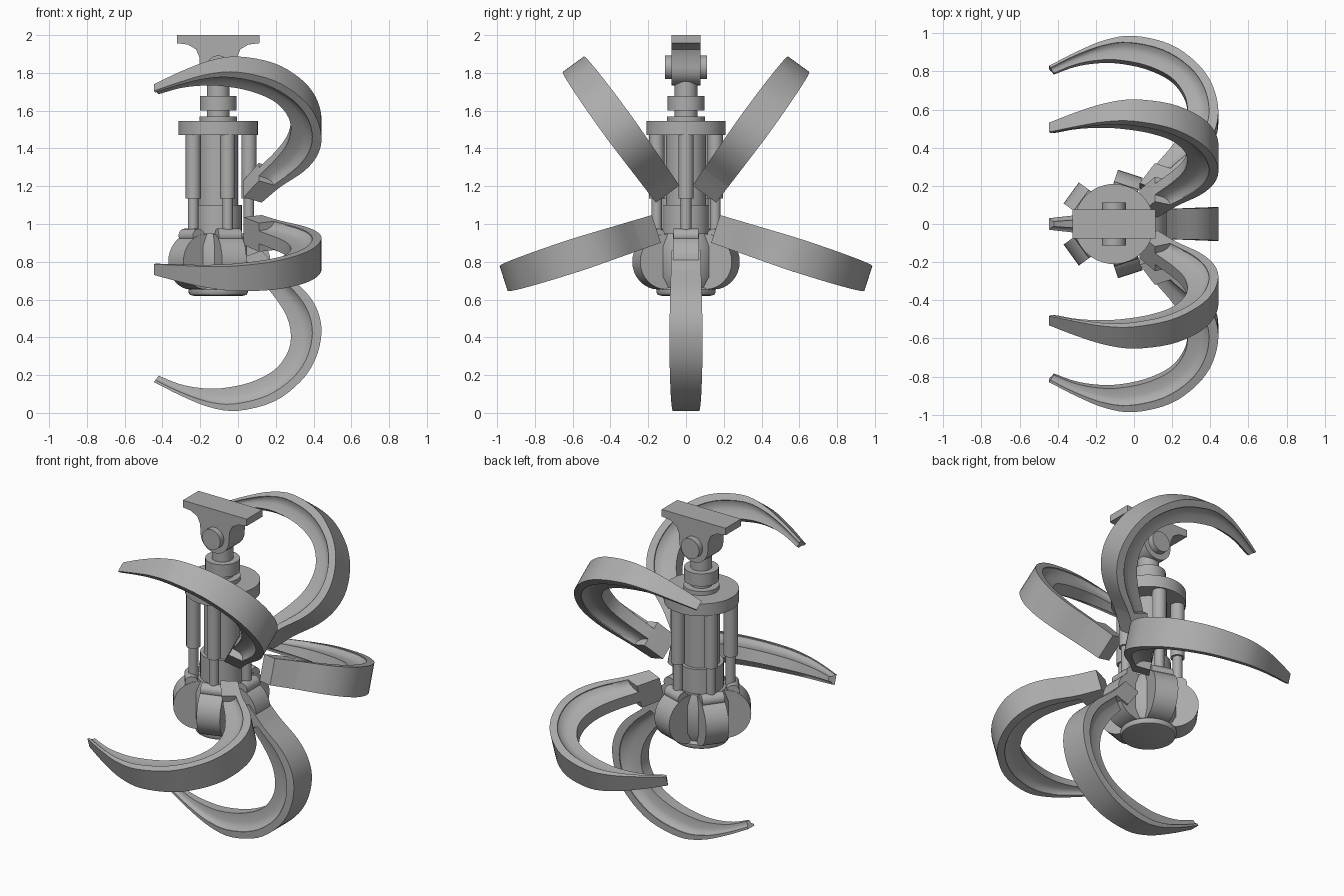
import bpy, bmesh, math
from mathutils import Vector, Matrix

if "Cube" in bpy.data.objects:
    bpy.data.objects.remove(bpy.data.objects["Cube"])

grey = bpy.data.materials.new("steel grey")
grey.diffuse_color = (0.42, 0.42, 0.42, 1)
grey.use_nodes = True
grey.node_tree.nodes["Principled BSDF"].inputs["Base Color"].default_value = grey.diffuse_color
AX = -0.105          # body axis x
HUB_Z = 1.025        # centre height of the claw ring


def finish(name, bm, smooth=True):
    bmesh.ops.recalc_face_normals(bm, faces=bm.faces)
    me = bpy.data.meshes.new(name)
    bm.to_mesh(me)
    bm.free()
    ob = bpy.data.objects.new(name, me)
    bpy.context.collection.objects.link(ob)
    me.materials.append(grey)
    if smooth:
        bpy.ops.object.select_all(action='DESELECT')
        ob.select_set(True)
        bpy.context.view_layer.objects.active = ob
        bpy.ops.object.shade_smooth_by_angle(angle=math.radians(32))
    return ob


def lathe(name, profile, x=AX, y=0, seg=40):
    """Revolve (radius, z) points about a vertical axis."""
    bm = bmesh.new()
    rings = [[bm.verts.new((x + r * math.cos(2 * math.pi * i / seg),
                            y + r * math.sin(2 * math.pi * i / seg), z))
              for i in range(seg)] for r, z in profile]
    for a, b in zip(rings, rings[1:]):
        for i in range(seg):
            j = (i + 1) % seg
            bm.faces.new((a[i], a[j], b[j], b[i]))
    bm.faces.new(rings[0])
    bm.faces.new(rings[-1])
    return finish(name, bm)


def prism(name, outline, half, place=Matrix()):
    """Extrude an (x, z) outline to +-half along y."""
    bm = bmesh.new()
    a, b = [[bm.verts.new(place @ Vector((x, s * half, z))) for x, z in outline]
            for s in (-1, 1)]
    bm.faces.new(a)
    bm.faces.new(b)
    for i in range(len(a)):
        j = (i + 1) % len(a)
        bm.faces.new((a[i], a[j], b[j], b[i]))
    return finish(name, bm)


def circle(cx, cz, r, n=32):
    return [(cx + r * math.cos(2 * math.pi * i / n),
             cz + r * math.sin(2 * math.pi * i / n)) for i in range(n)]


def spline(pts, sub=4):
    """Catmull-Rom resampling of 2D points."""
    p = [Vector(q) for q in pts]
    p = [2 * p[0] - p[1]] + p + [2 * p[-1] - p[-2]]
    out = []
    for i in range(1, len(p) - 2):
        a, b, c, d = p[i - 1:i + 3]
        for k in range(sub):
            t = k / sub
            out.append(0.5 * (2 * b + (c - a) * t + (2 * a - 5 * b + 4 * c - d) * t * t
                              + (3 * b - a - 3 * c + d) * t ** 3))
    return out + [p[-2]]


# Claws: (x, distance from ring centre) for the outer and inner edges
outer = spline([(.125, .165), (.225, .27), (.35, .375), (.42, .48), (.442, .6), (.41, .74),
                (.33, .86), (.19, .965), (0, 1.014), (-.15, .995), (-.3, .935), (-.445, .862)])
inner = spline([(.03, .20), (.11, .31), (.20, .42), (.26, .52), (.28, .62), (.26, .71),
                (.19, .80), (.06, .865), (-.09, .895), (-.2, .893), (-.31, .872), (-.42, .828)])


def half_width(t):
    if t < .35:
        return .077 + .011 * t / .35
    return .03 + .058 * (1 - ((t - .35) / .65) ** 2.2)


def claw(name, angle):
    bm = bmesh.new()
    radial = Vector((0, math.cos(angle), math.sin(angle)))
    side = Vector((0, -math.sin(angle), math.cos(angle)))
    centre = Vector((0, 0, HUB_Z))

    def ring(i, section):
        o, n, w = outer[i], inner[i], half_width(i / (len(outer) - 1))
        loop = section + [(-u, d) for u, d in reversed(section)]
        vs = []
        for u, d in loop:
            q = o.lerp(n, d)
            vs.append(bm.verts.new(centre + Vector((q.x, 0, 0)) + radial * q.y + side * u * w))
        return vs

    def sweep(rings):
        for a, b in zip(rings, rings[1:]):
            for i in range(len(a)):
                j = (i + 1) % len(a)
                bm.faces.new((a[i], a[j], b[j], b[i]))
        bm.faces.new(rings[0])
        bm.faces.new(rings[-1])

    # solid root block, then a wide back plate with a narrower inner rib
    sweep([ring(i, [(1, 0), (1, 1)]) for i in range(5)])
    rib = [(1, 0), (1, .3), (.93, .3), (.66, .42), (.5, .62), (.44, 1)]
    sweep([ring(i, rib) for i in range(4, len(outer))])
    return finish(name, bm)


for k in range(5):
    claw(f"claw_{k + 1}", math.radians(-90 + 72 * k))

# Hanger: top plate with flared neck and rounded eye
right = [(.2175, 2), (.2175, 1.957), (.16, 1.95), (.118, 1.925), (.1, 1.885), (.097, 1.83)]
eye = [(.097 * math.cos(a), 1.83 - .097 * math.sin(a))
       for a in [math.pi * i / 12 for i in range(1, 12)]]
hanger = right + eye + [(-x, z) for x, z in reversed(right)]
prism("hanger_bracket", [(x + AX, z) for x, z in hanger], .076)
prism("hanger_pin", circle(AX, 1.83, .062), .112)

# Rotator neck, collars and top flange
lathe("neck", [(.06, 1.53), (.06, 1.80)])
lathe("neck_collar", [(.097, 1.60), (.097, 1.677)])
lathe("flange_collar", [(.1, 1.54), (.1, 1.57)])
lathe("top_flange", [(.21, 1.47), (.21, 1.545)], seg=48)

# Central column and lower hub with bottom cap
lathe("column", [(.105, .9), (.105, 1.48)])
lathe("column_sleeve", [(.125, .9), (.125, 1.10)])
lathe("hub", [(.13, .65), (.165, .72), (.165, .88), (.14, .95)])
lathe("bottom_cap", [(.13, .62), (.15, .625), (.157, .638), (.157, .652), (.14, .665)])

# Five hydraulic rams with rod clevises and hinge drums
for k in range(5):
    a = math.radians(72 * k)
    place = Matrix.Translation((AX, 0, 0)) @ Matrix.Rotation(a, 4, 'Z')
    x, y = AX + .163 * math.cos(a), .163 * math.sin(a)
    lathe(f"ram_barrel_{k + 1}", [(.04, 1.135), (.04, 1.475)], x, y, 24)
    lathe(f"ram_rod_{k + 1}", [(.028, .93), (.028, 1.14)], x, y, 20)
    prism(f"rod_clevis_{k + 1}", circle(.175, .938, .037, 20), .065, place)
    prism(f"hinge_drum_{k + 1}", circle(.13, .80, .147, 32), .068, place)
